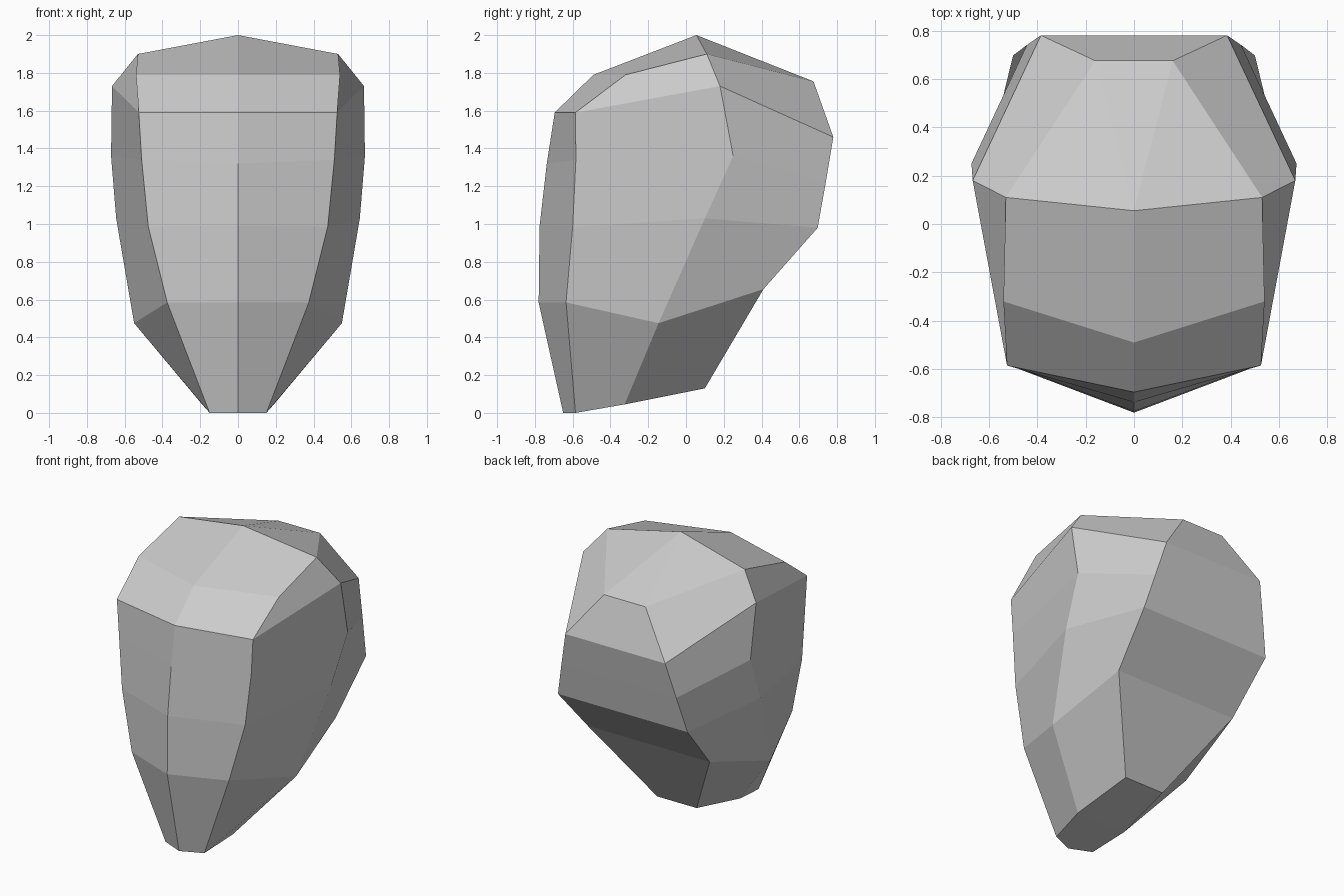
import bpy, bmesh

if "Cube" in bpy.data.objects:
    bpy.data.objects.remove(bpy.data.objects["Cube"])

# Profiles of the half stone, each running from the base upward
ridge = [(0, -.65, 0), (0, -.78, .585), (0, -.775, .99), (0, -.737, 1.32),
         (0, -.695, 1.59), (0, -.49, 1.79), (0, .055, 2)]
front = [(.15, -.585, 0), (.375, -.635, .585), (.475, -.60, .985), (.51, -.583, 1.34),
         (.525, -.585, 1.59), (.54, -.32, 1.79), (.53, .11, 1.9)]
side = [(.19, -.325, .045), (.55, -.145, .475), (.645, .10, 1.03),
        (.672, .25, 1.36), (.667, .18, 1.73)]
back = [(.152, .10, .13), (.47, .41, .655), (.50, .697, .98), (.443, .74, 1.22),
        (.385, .78, 1.46), (.16, .675, 1.755)]

bm = bmesh.new()


def column(points):
    return [bm.verts.new(p) for p in points]


def strip(left, right):
    for i in range(min(len(left), len(right)) - 1):
        bm.faces.new((left[i], right[i], right[i + 1], left[i + 1]))


R, F, S, B = map(column, (ridge, front, side, back))
M = column([(0, y, z) for x, y, z in back])
base_mid = bm.verts.new((0, side[0][1], side[0][2]))

# Walls: front, flank, rear flank and back
strip(R, F)
strip(F[:5], S)
strip(S + [F[6]], B)
strip(B, M)

# Shoulder, crown and underside
bm.faces.new((F[4], S[4], F[6], F[5]))
bm.faces.new((R[6], F[6], B[5]))
bm.faces.new((R[6], B[5], M[5]))
bm.faces.new((R[0], base_mid, S[0], F[0]))
bm.faces.new((base_mid, M[0], B[0], S[0]))

# Mirror the half across the centre plane
half = bm.verts[:] + bm.edges[:] + bm.faces[:]
bmesh.ops.mirror(bm, geom=half, axis='X', merge_dist=0.0005)
bmesh.ops.remove_doubles(bm, verts=bm.verts[:], dist=0.0005)
bmesh.ops.recalc_face_normals(bm, faces=bm.faces[:])

mesh = bpy.data.meshes.new("faceted_stone")
bm.to_mesh(mesh)
bm.free()
stone = bpy.data.objects.new("faceted_stone", mesh)
bpy.context.collection.objects.link(stone)

# Plain grey stone
grey = bpy.data.materials.new("stone_grey")
grey.diffuse_color = (.6, .6, .6, 1)
grey.use_nodes = True
grey.node_tree.nodes["Principled BSDF"].inputs["Base Color"].default_value = grey.diffuse_color
mesh.materials.append(grey)
